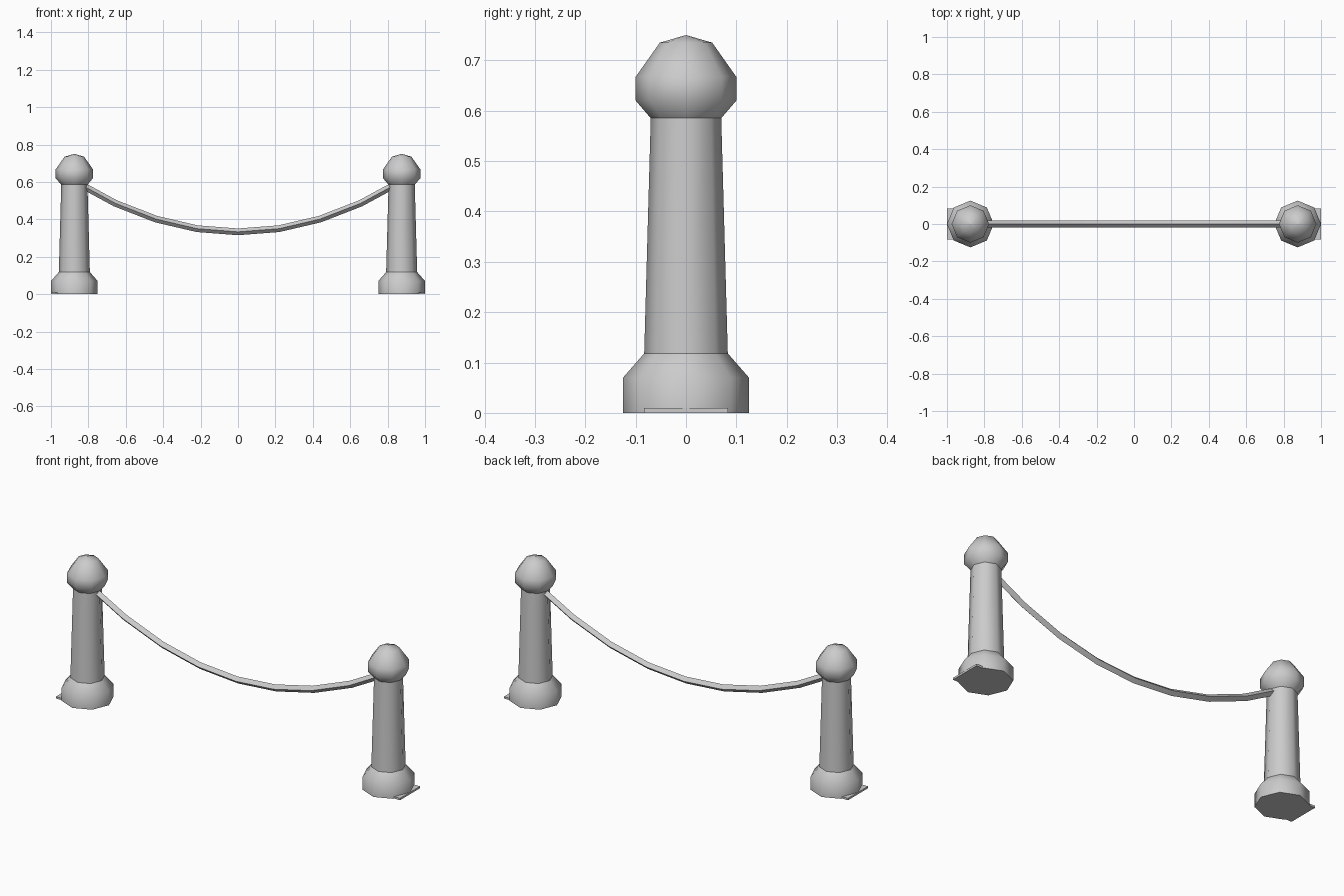
import bpy, bmesh, math
from mathutils import Vector

if "Cube" in bpy.data.objects:
    bpy.data.objects.remove(bpy.data.objects["Cube"], do_unlink=True)

SIDES = 8
POST_X = 0.875

grey = bpy.data.materials.new("plain grey")
grey.use_nodes = True
grey.diffuse_color = (0.6, 0.6, 0.6, 1)
grey.node_tree.nodes["Principled BSDF"].inputs["Base Color"].default_value = (0.6, 0.6, 0.6, 1)


def finish(name, bm):
    bmesh.ops.recalc_face_normals(bm, faces=bm.faces[:])
    mesh = bpy.data.meshes.new(name)
    bm.to_mesh(mesh)
    bm.free()
    mesh.materials.append(grey)
    obj = bpy.data.objects.new(name, mesh)
    bpy.context.collection.objects.link(obj)
    bpy.ops.object.select_all(action="DESELECT")
    obj.select_set(True)
    bpy.context.view_layer.objects.active = obj
    bpy.ops.object.shade_smooth_by_angle(angle=math.radians(50))
    return obj


def loft(name, rings):
    """Skin a list of vertex rings and cap both ends."""
    bm = bmesh.new()
    loops = [[bm.verts.new(p) for p in ring] for ring in rings]
    for a, b in zip(loops, loops[1:]):
        for i in range(len(a)):
            j = (i + 1) % len(a)
            bm.faces.new((a[i], a[j], b[j], b[i]))
    bm.faces.new(loops[0])
    bm.faces.new(loops[-1])
    bmesh.ops.remove_doubles(bm, verts=bm.verts[:], dist=0.0001)
    return finish(name, bm)


def turned(name, x, profile):
    """Octagonal lathe shape with corners on the axes."""
    angles = [math.tau * i / SIDES for i in range(SIDES)]
    return loft(name, [[(x + r * math.cos(a), r * math.sin(a), z) for a in angles]
                       for r, z in profile])


# Posts: base, shaft, domed cap and a thin foot plate on the outer side
for side, sign in (("left", 1), ("right", -1)):
    x = sign * POST_X
    turned(side + "_post_base", x, [(0.125, 0), (0.125, 0.07), (0.083, 0.118)])
    turned(side + "_post_shaft", x, [(0.083, 0.118), (0.07, 0.585)])
    turned(side + "_post_cap", x, [(0.07, 0.585), (0.1, 0.62), (0.1, 0.667),
                                   (0.052, 0.735), (0.0005, 0.75)])
    bm = bmesh.new()
    bmesh.ops.create_cube(bm, size=1)
    for v in bm.verts:
        v.co = Vector((sign * 0.917 + v.co.x * 0.166, v.co.y * 0.166, 0.005 + v.co.z * 0.01))
    finish(side + "_foot_plate", bm)

# Rope: square section standing on its corner, hanging between the posts
ROPE_R = 0.018
rings = []
for i in range(-4, 5):
    px = i * POST_X / 4
    pz = 0.333 + 0.355 * px * px
    up = Vector((-0.71 * px, 0, 1)).normalized() * ROPE_R
    out = Vector((0, ROPE_R, 0))
    centre = Vector((px, 0, pz))
    rings.append([centre + up, centre + out, centre - up, centre - out])
loft("hanging_rope", rings)
